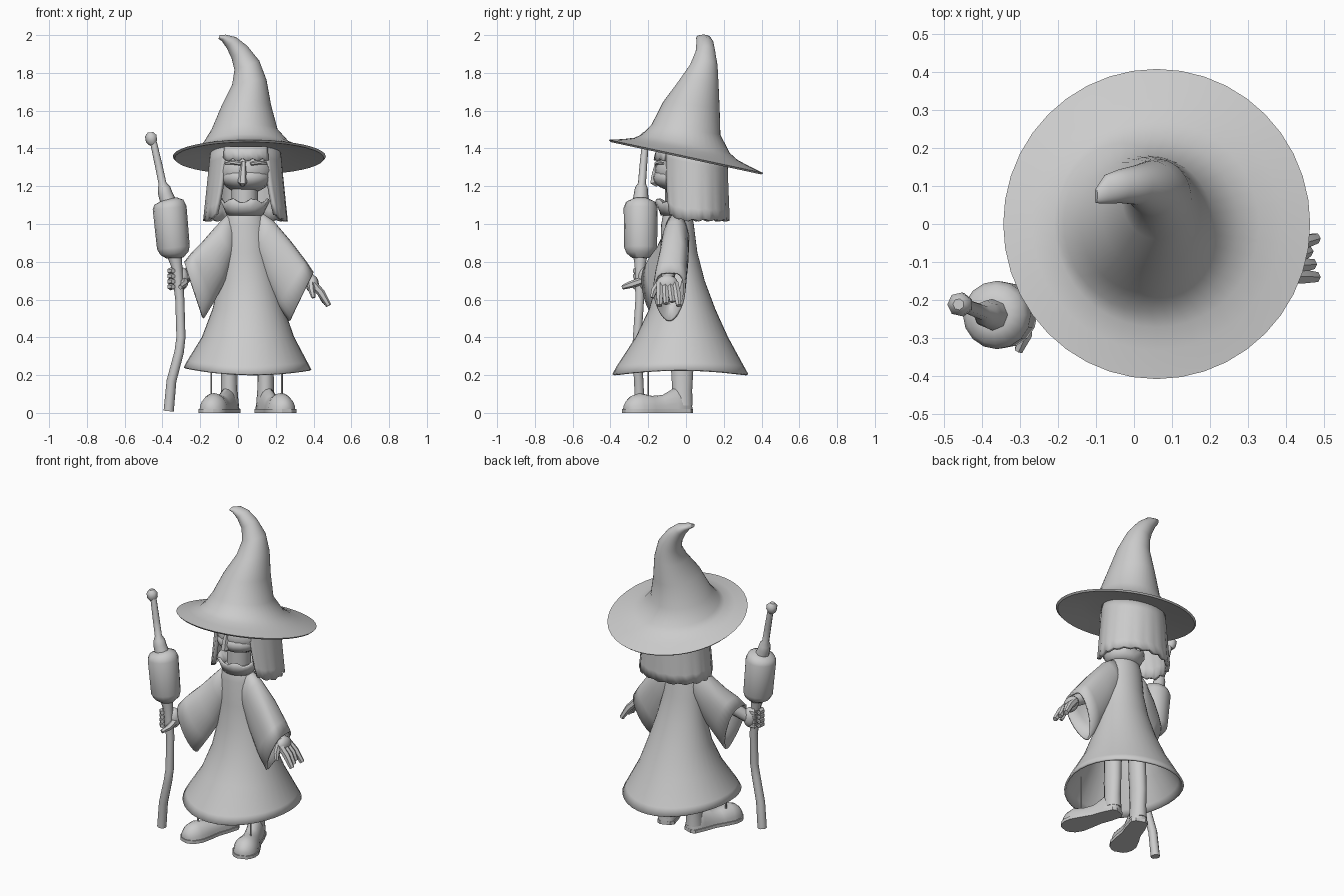
import bpy, math
from mathutils import Vector as V

if "Cube" in bpy.data.objects:
    bpy.data.objects.remove(bpy.data.objects["Cube"])

mat = bpy.data.materials.new("plain grey")
mat.diffuse_color = (0.6, 0.6, 0.6, 1)
mat.use_nodes = True
mat.node_tree.nodes["Principled BSDF"].inputs["Base Color"].default_value = mat.diffuse_color


def finish(name, verts, faces, thick=0, angle=45):
    me = bpy.data.meshes.new(name)
    me.from_pydata([tuple(v) for v in verts], [], faces)
    me.materials.append(mat)
    ob = bpy.data.objects.new(name, me)
    bpy.context.collection.objects.link(ob)
    bpy.ops.object.select_all(action='DESELECT')
    ob.select_set(True)
    bpy.context.view_layer.objects.active = ob
    bpy.ops.object.mode_set(mode='EDIT')
    bpy.ops.mesh.select_all(action='SELECT')
    bpy.ops.mesh.normals_make_consistent(inside=False)
    bpy.ops.object.mode_set(mode='OBJECT')
    if thick:
        m = ob.modifiers.new("thickness", 'SOLIDIFY')
        m.thickness = thick
    bpy.ops.object.shade_smooth_by_angle(angle=math.radians(angle))
    return ob


def ring(c, u, v, n=24):
    c, u, v = V(c), V(u), V(v)
    return [c + u * math.cos(2 * math.pi * i / n) + v * math.sin(2 * math.pi * i / n) for i in range(n)]


def loft(name, rings, caps=True, thick=0, closed=True, angle=45):
    n = len(rings[0])
    verts = [p for r in rings for p in r]
    faces = []
    for k in range(len(rings) - 1):
        for i in range(n if closed else n - 1):
            j = (i + 1) % n
            faces.append((k * n + i, k * n + j, (k + 1) * n + j, (k + 1) * n + i))
    if caps:
        faces += [tuple(range(n))[::-1], tuple(range(len(verts) - n, len(verts)))]
    return finish(name, verts, faces, thick, angle)


def tube(name, pts, radii, n=8):
    pts = [V(p) for p in pts]
    rings = []
    for i, p in enumerate(pts):
        d = (pts[min(i + 1, len(pts) - 1)] - pts[max(i - 1, 0)]).normalized()
        u = d.cross(V((0, 1, 0)) if abs(d.y) < 0.8 else V((1, 0, 0))).normalized()
        rings.append(ring(p, u * radii[i], d.cross(u) * radii[i], n))
    return loft(name, rings)


def ball(name, c, r, n=20):
    rings = []
    for k in range(13):
        a = -math.pi / 2 + math.pi * max(0.02, min(0.98, k / 12))
        rings.append(ring((c[0], c[1], c[2] + r[2] * math.sin(a)),
                          (r[0] * math.cos(a), 0, 0), (0, r[1] * math.cos(a), 0), n))
    return loft(name, rings)


# Hat: tilted brim, then a crown that bends over to one side
hat = []
for r, z in [(.17, 1.385), (.26, 1.372), (.395, 1.348), (.405, 1.358), (.33, 1.378), (.27, 1.398), (.23, 1.425)]:
    hat.append(ring((.06 if r > .25 else .045, 0, z), (r, 0, 0), (0, r * 1.01, -r * .217), 40))
for z, x, y, rx, ry, slope, bend in [
        (1.5, .035, 0, .175, .182, .15, 0), (1.63, .045, .028, .13, .15, .1, 0),
        (1.75, .06, .066, .092, .106, .05, 8), (1.84, .047, .094, .07, .073, 0, 20),
        (1.91, .008, .103, .053, .052, 0, 38), (1.96, -.035, .1, .038, .045, 0, 50),
        (1.985, -.075, .092, .02, .038, 0, 60), (1.99, -.1, .075, .01, .02, 0, 70)]:
    t = math.radians(bend)
    hat.append(ring((x, y, z), (rx * math.cos(t), 0, rx * math.sin(t)), (0, ry, -ry * slope), 40))
loft("hat", hat)

# Head with small nose, soft cheeks, brows and neck
ball("head", (.042, -.02, 1.285), (.15, .145, .125))
ball("jaw", (.042, -.055, 1.245), (.13, .118, .07))
tube("nose", [(.03, -.15, 1.33), (.026, -.162, 1.26), (.024, -.168, 1.22), (.024, -.15, 1.205)],
     [.014, .022, .025, .012], 6)
for s in (-1, 1):
    tube("eyebrow", [(.042 + s * .025, -.16, 1.318), (.042 + s * .065, -.148, 1.326), (.042 + s * .11, -.12, 1.32)],
         [.009, .012, .006], 6)
tube("neck", [(.035, -.04, 1.0), (.035, -.04, 1.2)], [.07, .07], 16)

# Hair: bob that wraps around the back, open at the face, its top under the brim
hair = []
N = 44
for k in range(7):
    f = k / 6
    row = []
    for i in range(N + 1):
        s = abs(i / N * 2 - 1)
        a = math.radians(-55 + 290 * i / N + (1 if i < N / 2 else -1) * 12 * f * f * s ** 4)
        w = 1 + .014 * math.cos(i * 2.1) * f
        low = 1.02 + .006 * math.sin(i * 1.9) + .03 * max(0, s - .8) / .2
        sy = math.sin(a)
        x = .04 + (.187 + .035 * f) * w * math.cos(a)
        y = .05 + (.17 + .01 * f) * w * sy * (1.12 if sy < 0 else 1)
        top = 1.39 - .217 * y
        row.append(V((x, y, top + (low - top) * f)))
    hair.append(row)
loft("hair", hair, caps=False, thick=.022, closed=False)

# Fringe: short curved panel of hair above the brows
fringe = []
for f in (0, .5, 1):
    row = []
    for i in range(15):
        a = math.radians(-138 + 96 * i / 14)
        bottom = 1.338 + (.012 if i % 3 == 0 else 0)
        row.append(V((.042 + (.155 + .008 * f) * math.cos(a), -.015 + (.14 + .016 * f) * math.sin(a),
                      1.41 + (bottom - 1.41) * f)))
    fringe.append(row)
loft("fringe", fringe, caps=False, thick=.02, closed=False)

# Open collar with flared, slightly uneven rim
collar = []
for z, r, zig in [(1.05, .085, 0), (1.085, .1, 0), (1.125, .12, .012)]:
    pts = ring((.037, -.05, z), (r, 0, 0), (0, r * .85, 0), 24)
    for i, p in enumerate(pts):
        p.z += zig * math.sin(i * 1.7)
    collar.append(pts)
loft("collar", collar, caps=False, thick=.012)

# Robe: hollow flared skirt and bodice
robe = []
for z, x, y, rx, ry in [(.205, .05, -.03, .338, .36), (.25, .05, -.03, .318, .335), (.4, .053, -.022, .245, .245),
                        (.55, .055, -.02, .19, .175), (.7, .05, -.028, .15, .127), (.85, .042, -.038, .122, .098),
                        (1.0, .037, -.045, .112, .086), (1.06, .035, -.045, .095, .075), (1.1, .035, -.045, .065, .06)]:
    pts = ring((x, y, z), (rx, 0, 0), (0, ry, 0), 36)
    for p in pts:
        side = ((p.x - x) / rx)
        p.z += max(0, (.4 - z) / .2) * (.03 * side ** 2 - .006 * side)
    robe.append(pts)
loft("robe", robe, caps=False, thick=.012)


# Wide sleeves, broad above and pointed below:
# each row is outer edge x z, inner edge x z, depth centre, half depth, pinch
def sleeve(name, rows):
    rings = []
    for a, b, c, d, y, h, pinch in rows:
        pts = []
        for i in range(24):
            t = 2 * math.pi * i / 24
            f = math.cos(t)
            sn = math.sin(t)
            if f > 0 and pinch:
                sn = math.copysign(abs(sn) ** .6, sn)
            pts.append(V(((a + c) / 2 + f * (a - c) / 2, y + h * sn * (1 + pinch * f),
                          (b + d) / 2 + f * (b - d) / 2)))
        rings.append(pts)
    loft(name, rings, caps=False, thick=.012)


sleeve("free_sleeve", [(.11, 1.07, .05, .93, -.05, .05, 0), (.19, 1.015, .09, .82, -.055, .072, 0),
                       (.28, .91, .14, .7, -.065, .078, .05), (.36, .805, .21, .57, -.08, .082, .2),
                       (.4, .745, .27, .485, -.088, .082, .25)])
sleeve("staff_sleeve", [(-.04, 1.07, .02, .93, -.05, .05, 0), (-.12, .985, -.02, .82, -.06, .072, 0),
                        (-.19, .905, -.065, .7, -.09, .078, .05), (-.245, .85, -.125, .59, -.125, .082, .2),
                        (-.285, .8, -.18, .5, -.15, .082, .25)])

# Free hand, fingers spread downward
tube("free_arm", [(.18, -.06, .88), (.3, -.09, .76), (.385, -.1, .7)], [.045, .04, .034], 10)
ball("free_palm", (.393, -.1, .682), (.035, .058, .048), 12)
for k in range(4):
    y = -.137 + k * .026
    e = -.14 + k * .034
    tube("free_finger", [(.395, y, .685), (.44, (y + e) / 2, .635), (.48 - .01 * (k % 3), e, .568 + .01 * (k % 3))],
         [.021, .021, .015], 6)
tube("free_thumb", [(.385, -.14, .69), (.39, -.168, .65), (.4, -.18, .61)], [.019, .018, .011], 6)

# Staff hand, fingers curled round the shaft
tube("staff_arm", [(-.1, -.08, .88), (-.2, -.14, .79), (-.285, -.205, .715)], [.045, .04, .034], 10)
ball("staff_palm", (-.302, -.215, .71), (.042, .04, .062), 12)
for k in range(4):
    arc = [(-.32 + .038 * math.cos(a), -.245 + .038 * math.sin(a), .668 + .028 * k)
           for a in [math.radians(80 + 38 * q) for q in range(5)]]
    tube("staff_finger", arc, [.019] * 4 + [.013], 6)
tube("staff_thumb", [(-.285, -.23, .7), (-.285, -.29, .68), (-.305, -.335, .665)], [.02, .019, .012], 6)

# Crooked staff, barrel-shaped lantern and top knob
tube("staff_shaft", [(-.367, -.245, .01), (-.352, -.25, .17), (-.312, -.262, .32), (-.302, -.258, .4),
                     (-.308, -.245, .6), (-.325, -.243, .78), (-.34, -.242, .85)],
     [.027, .026, .025, .024, .024, .03, .042], 10)
tube("staff_lantern", [(-.335, -.24, .82), (-.336, -.24, .845), (-.342, -.24, .875), (-.362, -.24, 1.085),
                       (-.366, -.24, 1.115), (-.37, -.24, 1.13)], [.045, .075, .087, .09, .078, .045], 16)
tube("staff_top", [(-.37, -.24, 1.12), (-.385, -.238, 1.16), (-.392, -.236, 1.19), (-.4, -.233, 1.215),
                   (-.42, -.226, 1.31), (-.447, -.215, 1.43)], [.042, .038, .034, .021, .02, .018], 8)
tube("staff_knob", [(-.451, -.214, 1.42), (-.456, -.213, 1.44), (-.461, -.212, 1.468), (-.463, -.212, 1.485)],
     [.018, .032, .032, .015], 7)

# Legs, turned-out D-section shoes with soles, and thin ties hanging from the robe
shoe = [(.048, .025, .06), (.03, .046, .1), (-.04, .052, .13), (-.11, .052, .09), (-.17, .064, .085),
        (-.24, .074, .1), (-.285, .064, .085), (-.31, .045, .062), (-.325, .022, .04)]
for s in (-1, 1):
    lx = .05 + s * .096
    yaw = s * math.radians(20)

    def place(x, y):
        return lx + x * math.cos(yaw) - y * math.sin(yaw), -.02 + x * math.sin(yaw) + y * math.cos(yaw)

    loft("leg", [ring((x, -.02, z), (rx, 0, 0), (0, ry, 0), 14) for x, z, rx, ry in
                 [(lx, .04, .05, .056), (lx, .12, .044, .054), (lx, .22, .043, .06), (.05 + s * .085, .6, .05, .055)]])
    upper, sole = [], []
    for y, w, h in shoe:
        upper.append([V((*place(w * math.cos(a), y), .015 + (h - .01) * math.sin(a)))
                      for a in [math.pi * i / 10 for i in range(11)]])
        a, b = place(-w - .005, y * 1.01), place(w + .005, y * 1.01)
        sole.append([V((*a, 0)), V((*b, 0)), V((*b, .02)), V((*a, .02))])
    loft("shoe", upper)
    loft("shoe_sole", sole, angle=30)
    tube("robe_tie", [(.045 + s * .187, -.2, .3), (.045 + s * .187, -.2, .09)], [.005, .005], 5)
